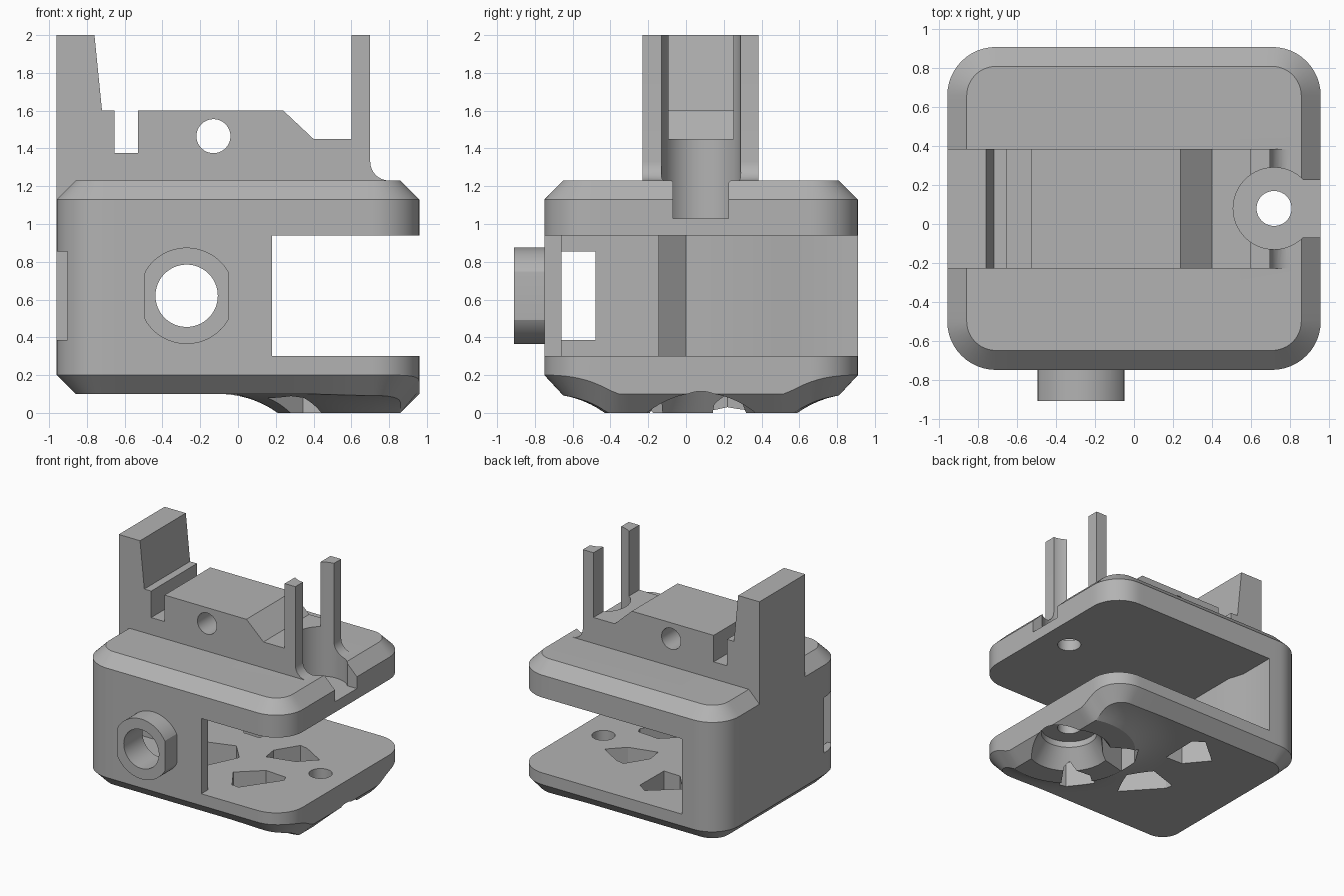
import bpy, bmesh
from math import cos, sin, pi, hypot, sqrt, radians

cube = bpy.data.objects.get("Cube")
if cube:
    bpy.data.objects.remove(cube, do_unlink=True)

grey = bpy.data.materials.new("plain grey")
grey.use_nodes = True
colour = (0.45, 0.45, 0.45, 1)
grey.diffuse_color = colour
grey.node_tree.nodes["Principled BSDF"].inputs["Base Color"].default_value = colour

CX, CY = 0.72, 0.08          # axis of the vertical screw hole


def make(name, bm):
    bmesh.ops.recalc_face_normals(bm, faces=bm.faces)
    mesh = bpy.data.meshes.new(name)
    bm.to_mesh(mesh)
    bm.free()
    mesh.materials.append(grey)
    ob = bpy.data.objects.new(name, mesh)
    bpy.context.collection.objects.link(ob)
    return ob


def loft(name, rings):
    bm = bmesh.new()
    loops = [[bm.verts.new(p) for p in ring] for ring in rings]
    n = len(loops[0])
    for a, b in zip(loops, loops[1:]):
        for i in range(n):
            j = (i + 1) % n
            bm.faces.new((a[i], a[j], b[j], b[i]))
    bm.faces.new(loops[0])
    bm.faces.new(loops[-1])
    bmesh.ops.remove_doubles(bm, verts=bm.verts, dist=1e-5)
    return make(name, bm)


def prism(name, pts, lo, hi, axis="z"):
    place = (lambda p, h: (p[0], p[1], h)) if axis == "z" else (lambda p, h: (p[0], h, p[1]))
    return loft(name, [[place(p, h) for p in pts] for h in (lo, hi)])


def box(name, x0, x1, y0, y1, z0, z1):
    return prism(name, [(x0, y0), (x1, y0), (x1, y1), (x0, y1)], z0, z1)


def circle(x, y, r, n=64):
    return [(x + r * cos(2 * pi * i / n), y + r * sin(2 * pi * i / n)) for i in range(n)]


def combine(target, other, operation):
    mod = target.modifiers.new(operation.title(), "BOOLEAN")
    mod.operation, mod.object, mod.solver = operation, other, "EXACT"
    bpy.context.view_layer.objects.active = target
    bpy.ops.object.modifier_apply(modifier=mod.name)
    bpy.data.objects.remove(other, do_unlink=True)


def outline(inset):
    # rounded rectangle with evenly divided straight sides
    r, pts = 0.25 - inset, []
    for k, (x, y) in enumerate([(0.71, 0.66), (-0.71, 0.66), (-0.71, -0.5), (0.71, -0.5)]):
        for i in range(13):
            a = pi / 2 * (k + i / 12)
            pts.append((x + r * cos(a), y + r * sin(a)))
    full = []
    for i, p in enumerate(pts):
        q = pts[(i + 1) % len(pts)]
        parts = 24 if i % 13 == 12 else 1
        full += [(p[0] + (q[0] - p[0]) * t / parts, p[1] + (q[1] - p[1]) * t / parts)
                 for t in range(parts)]
    return full


def swell(x, y):
    # drop of the underside: flat foot with a hollow fillet around it
    d = min(max(0.82 - hypot(x - CX, y - CY), 0), 0.31)
    return min(0.1, 0.53 - sqrt(0.53 ** 2 - d * d))


def limit(p, r):
    dx, dy = p[0] - CX, p[1] - CY
    s = min(1, r / hypot(dx, dy))
    return CX + dx * s, CY + dy * s


# Chamfered body whose underside swells into a round foot
outer, inner = outline(0), outline(0.1)
rings = [[(x, y, 1.23) for x, y in inner], [(x, y, 1.13) for x, y in outer],
         [(x, y, 0.2 - swell(x, y)) for x, y in outer],
         [(x, y, 0.1 - swell(x, y)) for x, y in inner]]
for k in range(9):
    flat = [limit(p, 0.82 - 0.31 * k / 8) for p in inner]
    rings.append([(x, y, 0.1 - swell(x, y)) for x, y in flat])
body = loft("housing", rings)

# Upper carrier with end slab, notch, ramp and posts
fillet = [(0.8 - 0.1 * cos(a), 1.33 - 0.1 * sin(a)) for a in [pi / 2 * i / 8 for i in range(9)]]
profile = [(-0.96, 1.0), (-0.96, 2), (-0.76, 2), (-0.72, 1.6), (-0.655, 1.6), (-0.655, 1.375),
           (-0.53, 1.375), (-0.53, 1.6), (0.24, 1.6), (0.4, 1.45), (0.6, 1.45), (0.6, 2),
           (0.7, 2)] + fillet + [(0.8, 1.0)]
combine(body, prism("carrier", profile, -0.23, 0.385, "y"), "UNION")

# Front collar with two flats
collar = [(min(max(x, -0.495), -0.05), z) for x, z in circle(-0.272, 0.62, 0.255, 96)]
collar = [p for i, p in enumerate(collar) if p[0] not in (-0.495, -0.05)
          or collar[i - 1][0] != p[0] or collar[(i + 1) % 96][0] != p[0]]
combine(body, prism("collar", collar, -0.91, -0.7, "y"), "UNION")

# Side chamber, open to the right and the back
chamber = [(1.1, 1.1), (-0.6, 1.1), (-0.6, 0.6), (-0.56, 0.47), (-0.56, 0), (-0.44, -0.145),
           (-0.87, -0.145), (-0.87, -0.66), (0.18, -0.66), (0.18, -1.0), (1.1, -1.0)]
cuts = [
    prism("chamber", chamber, 0.3, 0.94),
    box("side_slot", -1.1, -0.8, -0.66, -0.48, 0.385, 0.855),
    prism("collar_bore", circle(-0.272, 0.62, 0.165), -1.0, -0.6, "y"),
    prism("cross_hole", circle(-0.13, 1.465, 0.09), -0.5, 0.6, "y"),
    prism("top_counterbore", circle(CX, CY, 0.21), 1.03, 2.2),
    box("top_slot", CX, 1.1, -0.07, 0.225, 1.03, 1.3),
    prism("screw_hole", circle(CX, CY, 0.09, 40), -0.2, 1.1),
    loft("foot_recess", [[(x, y, z) for x, y in circle(CX, CY, r)]
                         for r, z in ((0.39, -0.1), (0.215, 0.15), (0.215, 0.2))]),
]

# Lightening holes through the floor
pockets = [
    [(0.28, -0.48), (0.155, -0.285), (0.345, -0.115), (0.54, -0.13), (0.56, -0.18), (0.345, -0.485)],
    [(0.2, 0.09), (0.18, 0.22), (0.3, 0.41), (0.375, 0.395), (0.57, 0.28), (0.44, 0.15)],
    [(-0.03, 0.66), (-0.115, 0.72), (-0.34, 0.53), (-0.19, 0.35), (-0.035, 0.345)],
    [(0.04, -0.04), (-0.1, 0.12), (-0.35, 0.04), (-0.34, -0.02), (-0.085, -0.3)],
]
for pts in pockets:
    cuts.append(prism("floor_hole", pts, -0.2, 0.5))
for cutter in cuts:
    combine(body, cutter, "DIFFERENCE")

bpy.ops.object.select_all(action="DESELECT")
body.select_set(True)
bpy.context.view_layer.objects.active = body
bpy.ops.object.shade_smooth_by_angle(angle=radians(25))
